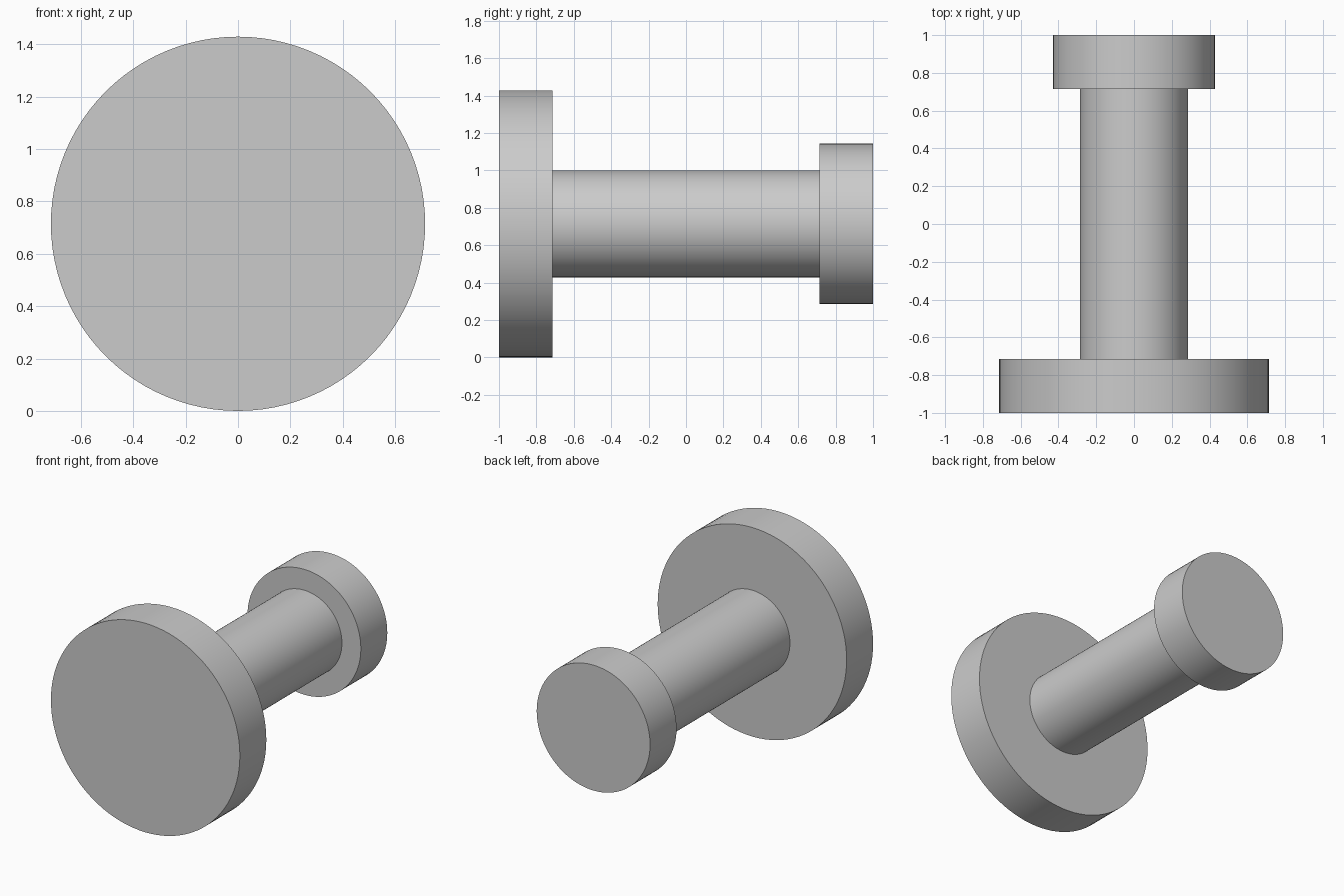
import bpy
import bmesh
import math
from mathutils import Vector

cube = bpy.data.objects.get("Cube")
if cube:
    bpy.data.objects.remove(cube, do_unlink=True)

UNIT = 1 / 7
PLATE_R, STEM_R, KNOB_R = 5 * UNIT, 2 * UNIT, 3 * UNIT
SEGMENTS = 96

# Plain grey finish
grey = bpy.data.materials.new("grey")
grey.use_nodes = True
grey.diffuse_color = (0.6, 0.6, 0.6, 1)
grey.node_tree.nodes["Principled BSDF"].inputs["Base Color"].default_value = grey.diffuse_color

# Half outline (radius, y): wide front plate, stem, back knob
outline = [
    (0, -1), (PLATE_R, -1), (PLATE_R, -5 * UNIT),
    (STEM_R, -5 * UNIT), (STEM_R, 5 * UNIT),
    (KNOB_R, 5 * UNIT), (KNOB_R, 1), (0, 1),
]

# Turn the outline around the y axis into one closed body
bm = bmesh.new()
verts = [bm.verts.new((r, y, 0)) for r, y in outline]
edges = [bm.edges.new(pair) for pair in zip(verts, verts[1:])]
bmesh.ops.spin(bm, geom=verts + edges, cent=Vector(), axis=Vector((0, 1, 0)),
               angle=math.tau, steps=SEGMENTS, use_merge=False)
bmesh.ops.remove_doubles(bm, verts=bm.verts, dist=1e-4)
bmesh.ops.recalc_face_normals(bm, faces=bm.faces)

mesh = bpy.data.meshes.new("flanged_peg")
bm.to_mesh(mesh)
bm.free()
mesh.materials.append(grey)

peg = bpy.data.objects.new("flanged_peg", mesh)
peg.location.z = PLATE_R
bpy.context.collection.objects.link(peg)

# Smooth round sides with crisp rims
bpy.ops.object.select_all(action="DESELECT")
peg.select_set(True)
bpy.context.view_layer.objects.active = peg
bpy.ops.object.shade_smooth_by_angle(angle=math.radians(30))
